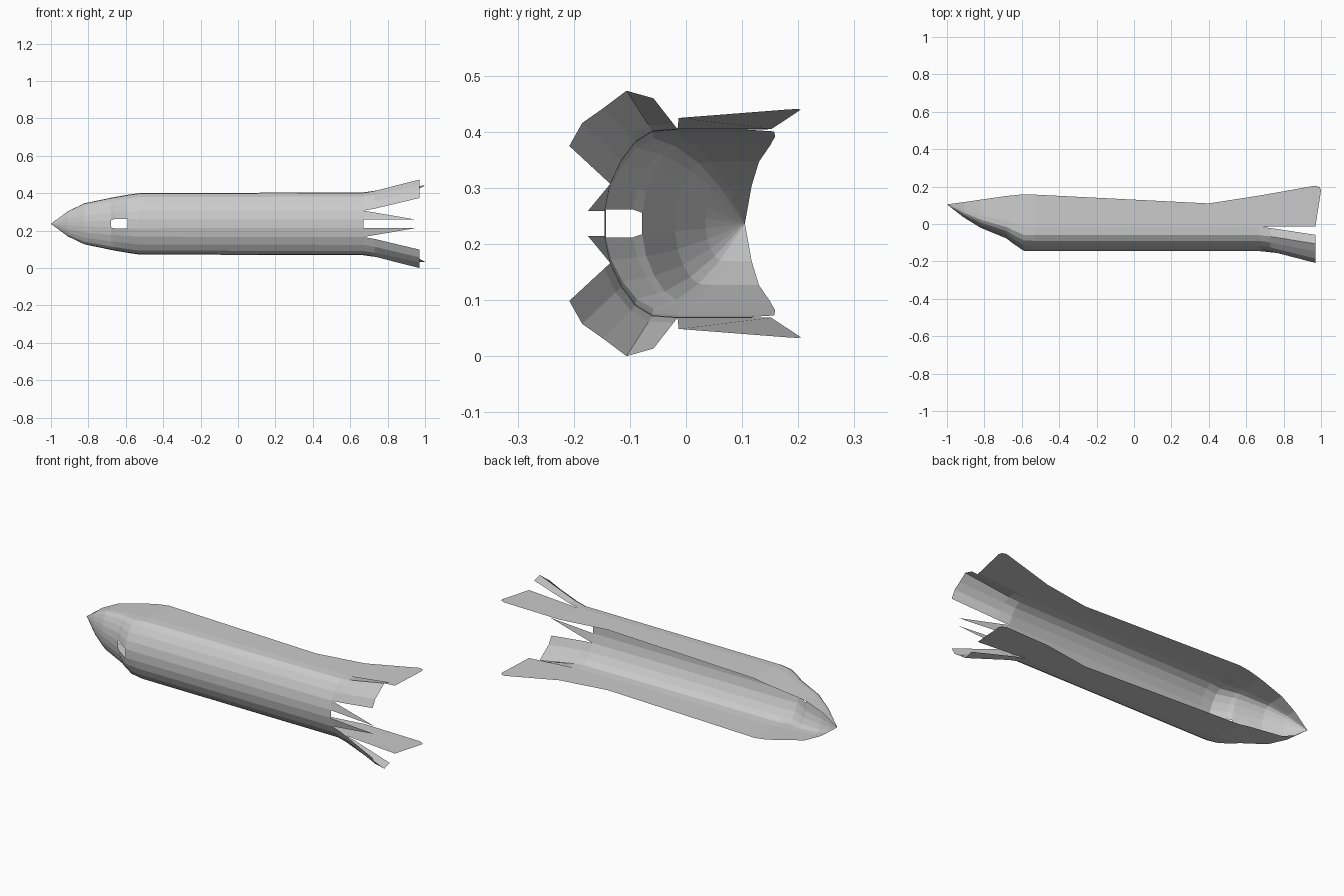
import bpy, bmesh

if "Cube" in bpy.data.objects:
    bpy.data.objects.remove(bpy.data.objects["Cube"])

CZ = 0.2365          # height of the mirror plane
TAIL = 0.67          # where the hull splits into petals


def make(name, verts, faces):
    """Half part (z >= 0 about the centre plane), mirrored downwards."""
    bm = bmesh.new()
    vs = [bm.verts.new(v) for v in verts]
    for f in faces:
        bm.faces.new([vs[i] for i in f])
    bmesh.ops.remove_doubles(bm, verts=bm.verts[:], dist=1e-5)
    me = bpy.data.meshes.new(name)
    bm.to_mesh(me)
    bm.free()
    ob = bpy.data.objects.new(name, me)
    bpy.context.collection.objects.link(ob)
    ob.location.z = CZ
    m = ob.modifiers.new("mirror", 'MIRROR')
    m.use_axis = (False, False, True)
    m.merge_threshold = 0.0005
    return ob


def loft(name, rows, skip=()):
    n = len(rows[0])
    faces = [(i*n+j, (i+1)*n+j, (i+1)*n+j+1, i*n+j+1)
             for i in range(len(rows)-1) for j in range(n-1)
             if (i, j) not in skip]
    return make(name, [p for r in rows for p in r], faces)


# Cross-section: depth behind the front line, fraction of the half height
SECTION = [(.010, .42), (.030, .67), (.055, .87), (.085, .98), (.130, 1.0)]


def section(x, front, scale, edge, h, w):
    pts = [(x, front, 0), (x, front, w)]
    pts += [(x, front + d*scale, f*h) for d, f in SECTION]
    return pts + [(x, edge, h)]


# Hull stations: x, front y, depth scale, rim y, half height, window half width
stations = [
    (-1.00, .105, 0, .105, 0, 0),
    (-.91, .035, .30, .117, .067, .009),
    (-.82, -.020, .50, .130, .110, .014),
    (-.68, -.078, .72, .150, .139, .019),
    (-.66, -.095, .80, .152, .143, .025),
    (-.59, -.143, 1, .159, .155, .025),
    (-.53, -.145, 1, .157, .164, .024),
    (.40, -.145, 1, .110, .167, .022),
    (TAIL, -.145, 1, .152, .168, .022),
]
rows = [section(*s) for s in stations]
# The window is left open in the centre strip
loft("hull_shell", rows, skip={(3, 0), (4, 0)})

# Corner petals flaring out at the tail
base = rows[-1][2:7]
tip = [(.97, -.208, .138), (.97, -.185, .179), (.97, -.148, .205),
       (.97, -.106, .2365), (.97, -.058, .223)]
mid = [tuple(a + (b - a)*t for a, b, t in zip(p, q, (.2, .15, .15)))
       for p, q in zip(base, tip)]
loft("corner_petal", [base, mid, tip])

# Side petals continuing the flat hull sides
make("side_petal",
     [rows[-1][6], (.97, -.013, .188), (1, .180, .203), (.993, .197, .204),
      (.97, .205, .203), rows[-1][7]],
     [(0, 1, 2, 3, 4, 5)])

# Narrow spikes beside the central slot
make("centre_spike", [rows[-1][1], (.955, -.175, .022), rows[-1][2]],
     [(0, 1, 2)])
